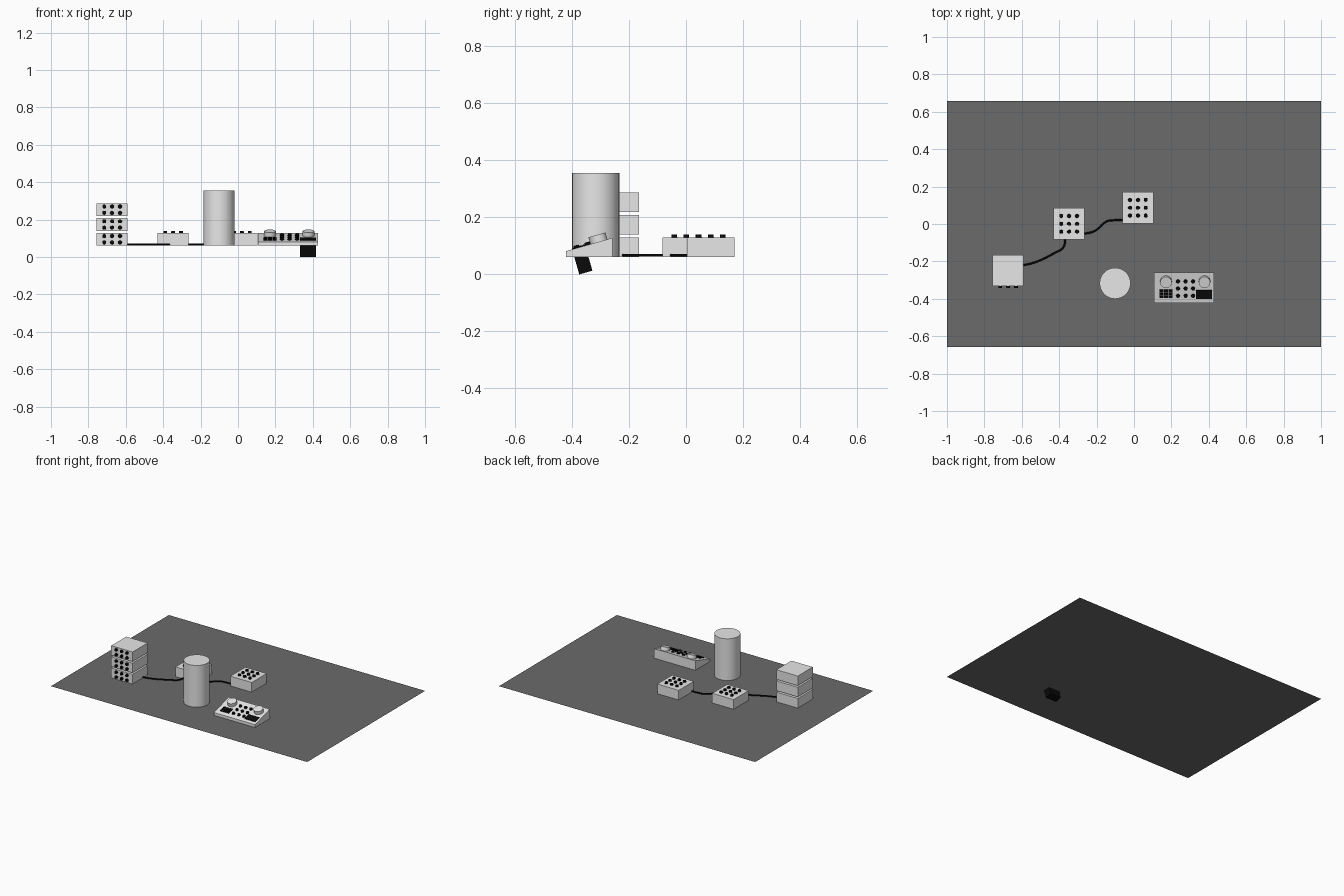
import bpy, bmesh, math
from mathutils import Matrix, Vector

if "Cube" in bpy.data.objects:
    bpy.data.objects.remove(bpy.data.objects["Cube"])


def material(name, rgb):
    m = bpy.data.materials.new(name)
    m.diffuse_color = (*rgb, 1)
    m.use_nodes = True
    m.node_tree.nodes["Principled BSDF"].inputs["Base Color"].default_value = m.diffuse_color
    return m


GREY = material("light grey", (0.8, 0.8, 0.8))
FLOOR = material("dark grey", (0.145, 0.145, 0.145))
BLACK = material("black", (0.003, 0.003, 0.003))
Z0 = 0.061                       # level of the table top
BOX, HIGH = 0.167, 0.068         # sensor box footprint and height


def finish(name, bm, mat, matrix=Matrix(), smooth=False):
    me = bpy.data.meshes.new(name)
    bm.normal_update()
    bm.to_mesh(me)
    bm.free()
    ob = bpy.data.objects.new(name, me)
    bpy.context.collection.objects.link(ob)
    me.transform(matrix)
    me.materials.append(mat)
    if smooth:
        bpy.context.view_layer.objects.active = ob
        ob.select_set(True)
        bpy.ops.object.shade_smooth_by_angle(angle=math.radians(35))
        ob.select_set(False)
    return ob


def box(name, center, size, mat, matrix=Matrix()):
    bm = bmesh.new()
    bmesh.ops.create_cube(bm, size=1, matrix=Matrix.Translation(center) @ Matrix.Diagonal((*size, 1)))
    return finish(name, bm, mat, matrix)


def cylinder(name, base, r, h, mat, matrix=Matrix(), sides=32):
    bm = bmesh.new()
    bmesh.ops.create_cone(bm, cap_ends=True, segments=sides, radius1=r, radius2=r, depth=h,
                          matrix=Matrix.Translation(Vector(base) + Vector((0, 0, h / 2))))
    return finish(name, bm, mat, matrix, True)


def knobs(name, xs, ys, matrix, r=0.0105, h=0.011):
    # grid of small round buttons standing on the local z = 0 plane
    bm = bmesh.new()
    for x in xs:
        for y in ys:
            bmesh.ops.create_cone(bm, cap_ends=True, segments=16, radius1=r, radius2=r * 0.9,
                                  depth=h, matrix=Matrix.Translation((x, y, h / 2)))
    return finish(name, bm, BLACK, matrix, True)


# table surface
bm = bmesh.new()
bmesh.ops.create_grid(bm, x_segments=1, y_segments=1, size=1,
                      matrix=Matrix.Translation((0, 0, Z0 - 0.001)) @ Matrix.Diagonal((1, 0.657, 1, 1)))
finish("table_surface", bm, FLOOR)

# two flat button boxes
three = (-0.042, 0, 0.042)
for i, (x, y) in enumerate(((-0.347, 0.001), (0.021, 0.087))):
    box(f"button_box_{i}", (x, y, Z0 + HIGH / 2), (BOX, BOX, HIGH), GREY)
    knobs(f"box_buttons_{i}", three, three, Matrix.Translation((x, y, Z0 + HIGH)))

# stack of three boxes with buttons on the front
SX, SY = -0.673, -0.249
for i in range(3):
    z = Z0 + HIGH / 2 + i * 0.079
    box(f"stacked_box_{i}", (SX, SY, z), (BOX, BOX, HIGH), GREY)
    knobs(f"stack_buttons_{i}", three, (-0.017, 0.017),
          Matrix.Translation((SX, SY - BOX / 2, z)) @ Matrix.Rotation(math.pi / 2, 4, 'X'))

# tall canister
cylinder("canister", (-0.101, -0.317, Z0), 0.083, 0.294, GREY, sides=32)

# wedge-shaped console
CX0, CX1, YF, YB = 0.108, 0.429, -0.422, -0.258
ZF, ZB = 0.081, 0.128
bm = bmesh.new()
face = bm.faces.new([bm.verts.new((CX0, y, z)) for y, z in ((YF, Z0), (YF, ZF), (YB, ZB), (YB, Z0))])
ext = bmesh.ops.extrude_face_region(bm, geom=[face])
bmesh.ops.translate(bm, vec=(CX1 - CX0, 0, 0), verts=[v for v in ext["geom"] if isinstance(v, bmesh.types.BMVert)])
bmesh.ops.recalc_face_normals(bm, faces=bm.faces)
finish("console_body", bm, GREY)

# console controls, placed in the frame of the sloped panel (local y runs up the slope)
slope = math.atan2(ZB - ZF, YB - YF)
panel = Matrix.Translation((0, YF, ZF)) @ Matrix.Rotation(slope, 4, 'X')
for i, x in enumerate((0.171, 0.377)):
    cylinder(f"dial_{i}", (x, 0.121, 0), 0.031, 0.025, GREY, panel, 24)
knobs("console_buttons", (0.235, 0.276, 0.316), (0.04, 0.08, 0.12), panel, 0.0105, 0.01)
for i in range(3):
    for j in range(3):
        box(f"key_{i}_{j}", (0.147 + i * 0.024, 0.035 + j * 0.0165, 0.002), (0.02, 0.0125, 0.006), BLACK, panel)
box("screen_block", (0.374, 0.047, -0.044), (0.084, 0.048, 0.095), BLACK, panel)


# cables lying on the table
def cable(name, pts):
    cu = bpy.data.curves.new(name, 'CURVE')
    cu.dimensions = '3D'
    cu.bevel_depth = 0.005
    cu.bevel_resolution = 2
    cu.use_fill_caps = True
    sp = cu.splines.new('BEZIER')
    sp.bezier_points.add(len(pts) - 1)
    for p, (x, y) in zip(sp.bezier_points, pts):
        p.co = (x, y, Z0 + 0.006)
        p.handle_left_type = p.handle_right_type = 'AUTO'
    cu.materials.append(BLACK)
    ob = bpy.data.objects.new(name, cu)
    bpy.context.collection.objects.link(ob)


cable("cable_left", ((-0.61, -0.224), (-0.53, -0.205), (-0.425, -0.155), (-0.378, -0.125), (-0.366, -0.07)))
cable("cable_right", ((-0.28, -0.055), (-0.21, -0.037), (-0.145, 0.014), (-0.11, 0.02), (-0.05, 0.022)))
